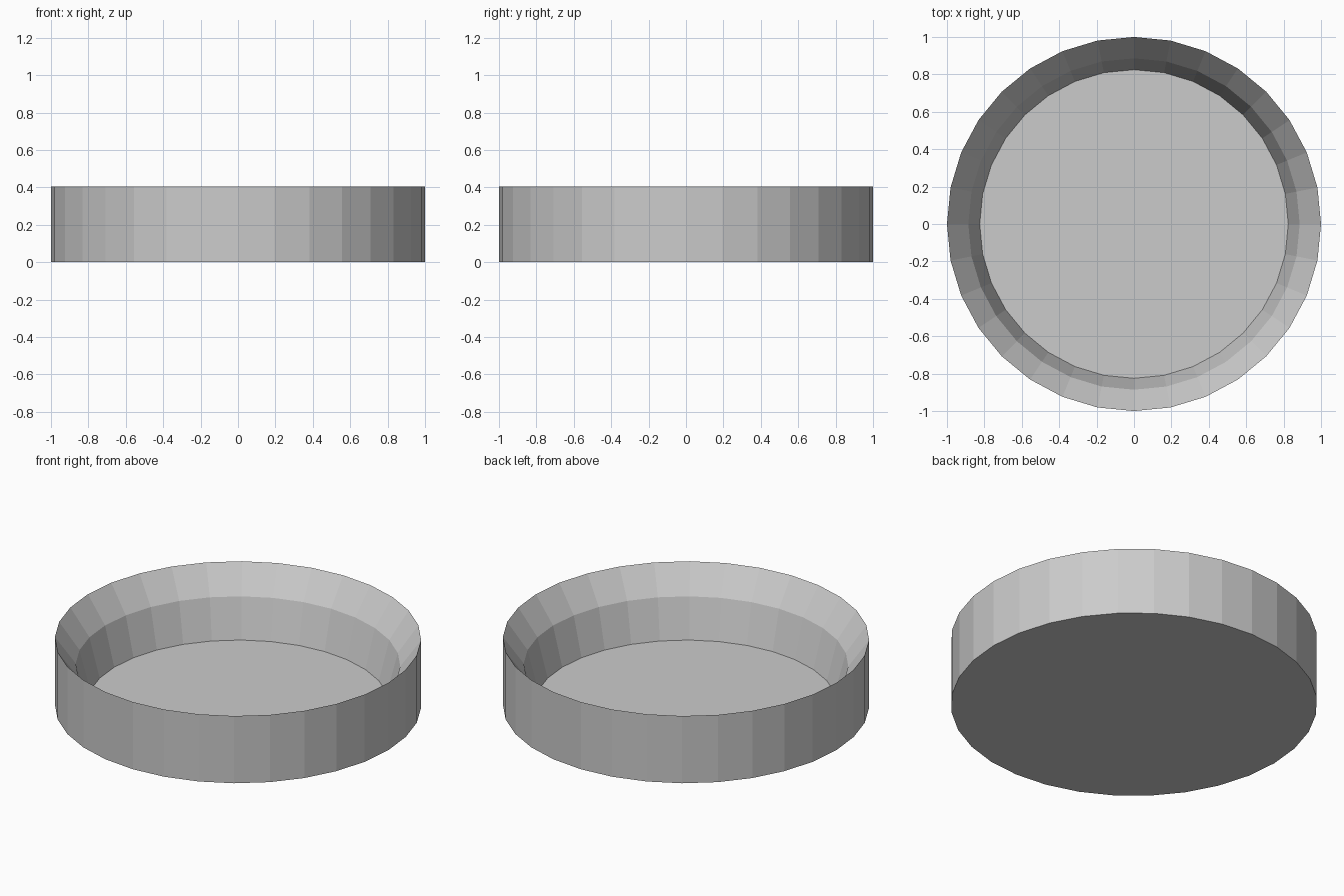
import bpy, bmesh
from math import sin, cos, tau

if "Cube" in bpy.data.objects:
    bpy.data.objects.remove(bpy.data.objects["Cube"])

SIDES = 32
# half profile (radius, height): base edge, outer rim, inner bevel, floor edge
profile = [(1.0, 0.0), (1.0, 0.405), (0.886, 0.247), (0.825, 0.012)]


def lathe(name, profile, sides):
    """Turn a half profile about z and cap both ends."""
    bm = bmesh.new()
    rings = [[bm.verts.new((r * cos(tau * i / sides), r * sin(tau * i / sides), z))
              for i in range(sides)] for r, z in profile]
    for low, high in zip(rings, rings[1:]):
        for i in range(sides):
            j = (i + 1) % sides
            bm.faces.new((low[i], low[j], high[j], high[i]))
    bm.faces.new(rings[0][::-1])
    bm.faces.new(rings[-1])
    bmesh.ops.recalc_face_normals(bm, faces=bm.faces)
    mesh = bpy.data.meshes.new(name)
    bm.to_mesh(mesh)
    bm.free()
    obj = bpy.data.objects.new(name, mesh)
    bpy.context.collection.objects.link(obj)
    return obj


# shallow round dish with a sharp rim and a two-step sloped inside
lathe("round_dish", profile, SIDES)
